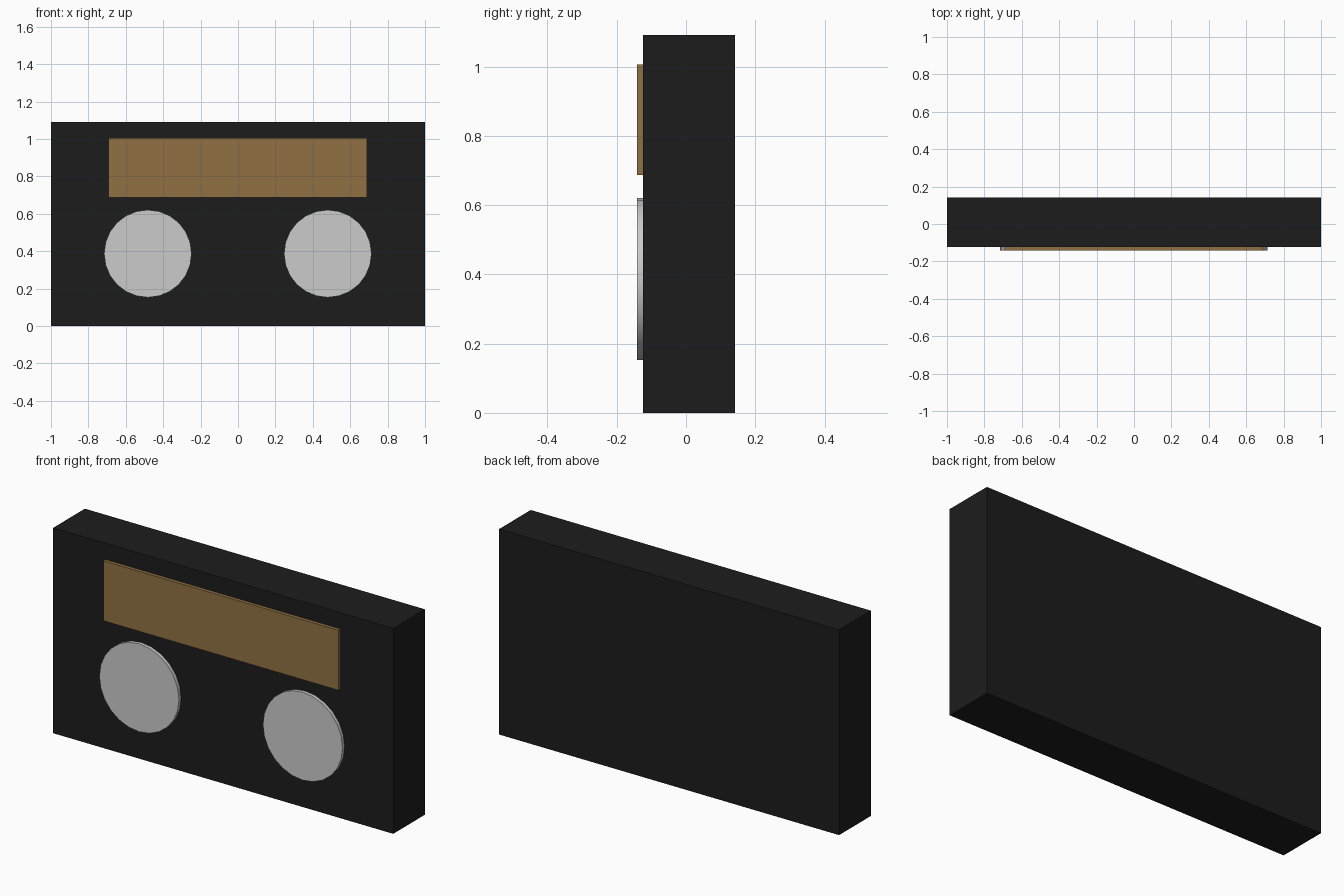
import bpy, math

if "Cube" in bpy.data.objects:
    bpy.data.objects.remove(bpy.data.objects["Cube"])


def material(name, rgb):
    m = bpy.data.materials.new(name)
    m.diffuse_color = (*rgb, 1)
    m.use_nodes = True
    m.node_tree.nodes["Principled BSDF"].inputs["Base Color"].default_value = m.diffuse_color
    return m


BLACK = material("black_plastic", (0.012, 0.012, 0.012))
TAN = material("tan_panel", (0.28, 0.165, 0.055))
FRONT, FACE, BACK = -0.142, -0.124, 0.142


def box(name, x0, x1, y0, y1, z0, z1, mat):
    bpy.ops.mesh.primitive_cube_add(
        size=1, location=((x0 + x1) / 2, (y0 + y1) / 2, (z0 + z1) / 2))
    ob = bpy.context.object
    ob.name = name
    ob.scale = (x1 - x0, y1 - y0, z1 - z0)
    bpy.ops.object.transform_apply(location=False, rotation=False, scale=True)
    ob.data.materials.append(mat)


# Main case and raised label panel
box("case", -1, 1, FACE, BACK, 0, 1.092, BLACK)
box("label_panel", -0.693, 0.691, FRONT, FACE, 0.687, 1.006, TAN)

# Two raised discs on the front
for side, x in (("left", -0.482), ("right", 0.48)):
    bpy.ops.mesh.primitive_cylinder_add(
        vertices=24, radius=0.234, depth=FACE - FRONT,
        location=(x, (FRONT + FACE) / 2, 0.387), rotation=(math.pi / 2, 0, 0))
    disc = bpy.context.object
    disc.name = side + "_disc"
    bpy.ops.object.shade_smooth_by_angle(angle=math.radians(30))
